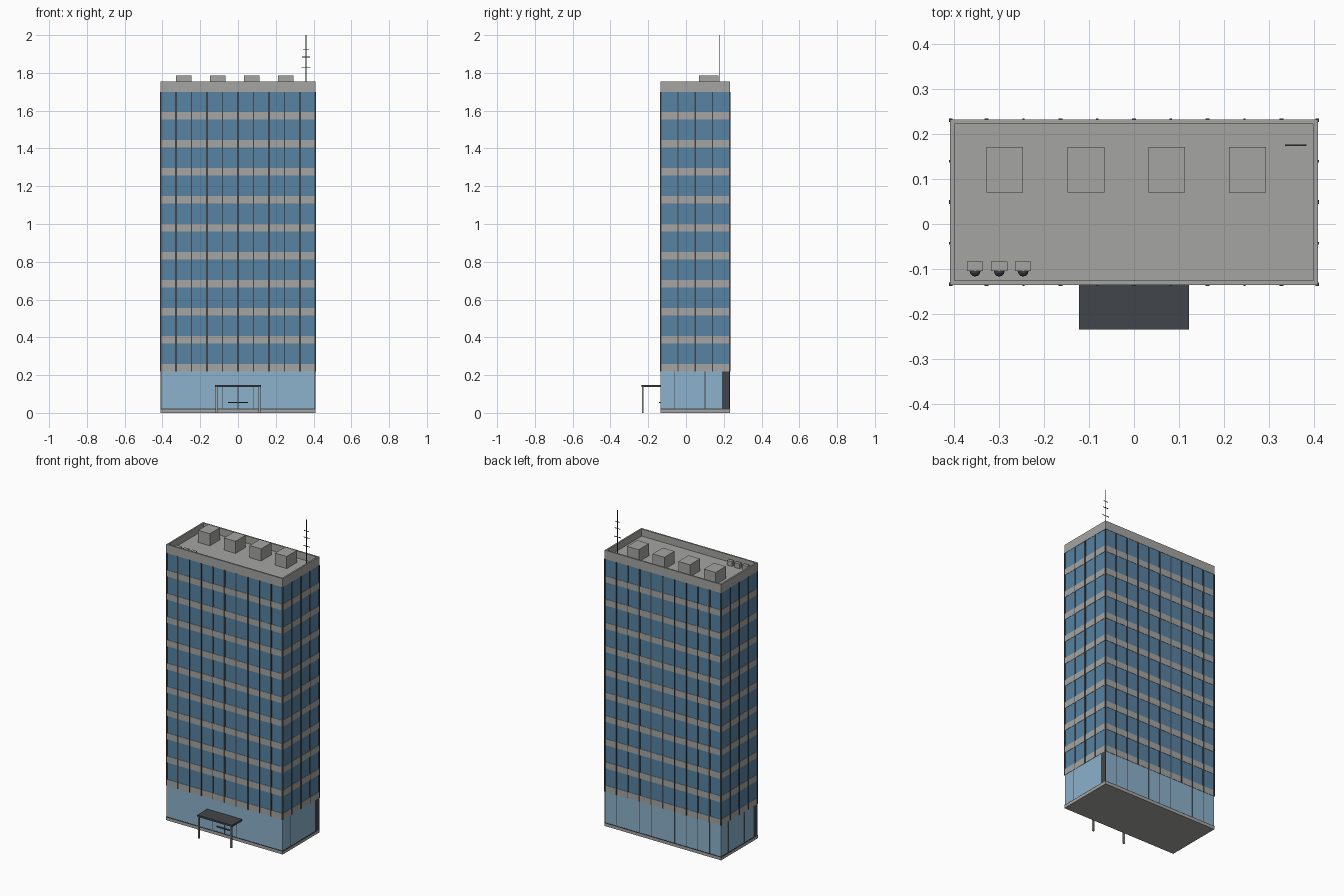
import bpy, bmesh, math
from mathutils import Matrix, Vector

if "Cube" in bpy.data.objects:
    bpy.data.objects.remove(bpy.data.objects["Cube"])


def mat(name, rgb):
    m = bpy.data.materials.new(name)
    m.diffuse_color = (*rgb, 1)
    m.use_nodes = True
    m.node_tree.nodes["Principled BSDF"].inputs["Base Color"].default_value = m.diffuse_color
    return m


GLASS = mat("blue_glass", (0.095, 0.223, 0.366))
LOBBY = mat("lobby_glass", (0.262, 0.445, 0.604))
STONE = mat("grey_concrete", (0.376, 0.376, 0.366))
DARK = mat("dark_metal", (0.053, 0.061, 0.070))


def boxes(name, material, spans):
    """One object made of boxes given as (x0, x1, y0, y1, z0, z1)."""
    bm = bmesh.new()
    for x0, x1, y0, y1, z0, z1 in spans:
        c = Vector((x0 + x1, y0 + y1, z0 + z1)) / 2
        m = Matrix.Translation(c) @ Matrix.Diagonal((x1 - x0, y1 - y0, z1 - z0, 1))
        bmesh.ops.create_cube(bm, size=1, matrix=m)
    return finish(name, material, bm)


def finish(name, material, bm):
    me = bpy.data.meshes.new(name)
    bm.to_mesh(me)
    bm.free()
    me.materials.append(material)
    ob = bpy.data.objects.new(name, me)
    bpy.context.collection.objects.link(ob)
    return ob


# Footprint and storey layout
X, Y0, Y1 = 0.408, -0.134, 0.231
YC = (Y0 + Y1) / 2
FLOOR0, STOREY, FLOORS, ROOF = 0.22, 0.148, 10, 1.70


def slab(grow, z0, z1):
    return (-X - grow, X + grow, Y0 - grow, Y1 + grow, z0, z1)


# Base and glazed lobby
boxes("base_slab", STONE, [slab(0.002, 0, 0.017)])
boxes("base_trim", DARK, [slab(0.002, 0.017, 0.022)])
boxes("lobby", LOBBY, [slab(0, 0.022, FLOOR0)])

# Tower glass and concrete floor bands
boxes("tower_glass", GLASS, [slab(0, FLOOR0, ROOF)])
boxes("floor_bands", STONE, [slab(0.002, FLOOR0 + i * STOREY, FLOOR0 + i * STOREY + 0.04)
                             for i in range(FLOORS)])

# Vertical mullions: alternating wide and narrow, heavy at the corners
P = 0.004
spans = []
for i in range(1, 10):
    x, w = -0.41 + 0.082 * i, 0.0045 if i % 2 == 0 else 0.0025
    w = 0.0045 if i % 2 else 0.0025
    for y in (Y0, Y1):
        spans.append((x - w, x + w, y - P, y + P, FLOOR0, ROOF))
for i in range(1, 4):
    y, w = Y0 + (Y1 - Y0) * i / 4, 0.0025 if i % 2 else 0.0045
    for x in (-X, X):
        spans.append((x - P, x + P, y - w, y + w, FLOOR0, ROOF))
for x in (-X, X):
    for y in (Y0, Y1):
        spans.append((x - P, x + P, y - P, y + P, FLOOR0, ROOF))
boxes("mullions", DARK, spans)

# Lobby joints and the two dark side panels, half-turn symmetric
spans, panels = [], []
for s in (-1, 1):
    for d in (-0.108, 0.052):
        y = YC + s * d
        spans.append((s * X - 0.001, s * X + 0.001, y - 0.0015, y + 0.0015, 0.022, FLOOR0))
    a, b = sorted((YC + s * 0.142, YC + s * 0.183))
    panels.append((s * X - 0.002, s * X + 0.002, a, b, 0.022, FLOOR0))
for i in range(1, 10):
    x = -0.41 + 0.082 * i
    spans.append((x - 0.001, x + 0.001, Y1 - 0.001, Y1 + 0.001, 0.022, FLOOR0))
boxes("lobby_joints", DARK, spans)
boxes("lobby_side_panels", DARK, panels)

# Entrance: door frame lines and push bar
spans = [(x - 0.0015, x + 0.0015, Y0 - 0.002, Y0 + 0.001, 0.022, 0.137) for x in (-0.083, 0, 0.083)]
boxes("door_frame", DARK, spans)
boxes("door_push_bar", DARK, [(-0.052, 0.052, Y0 - 0.008, Y0, 0.053, 0.058)])

# Canopy on two posts
boxes("canopy", DARK, [(-0.123, 0.123, -0.235, Y0, 0.136, 0.147)])
boxes("canopy_posts", STONE, [(x - 0.005, x + 0.005, -0.234, -0.224, 0, 0.137) for x in (-0.114, 0.114)])

# Parapet and roof deck
T, TOP = 0.01, 1.755
boxes("roof_deck", STONE, [slab(0.002, ROOF, 1.71)])
xo, ya, yb = X + 0.002, Y0 - 0.002, Y1 + 0.002
boxes("parapet", STONE, [
    (-xo, xo, ya, ya + T, ROOF, TOP), (-xo, xo, yb - T, yb, ROOF, TOP),
    (-xo, -xo + T, ya + T, yb - T, ROOF, TOP), (xo - T, xo, ya + T, yb - T, ROOF, TOP)])

# Rooftop plant boxes
boxes("roof_plant_boxes", STONE, [(x - 0.041, x + 0.041, 0.07, 0.172, 1.71, 1.787)
                                  for x in (-0.288, -0.107, 0.073, 0.253)])

# Small vent units with dark rounded hoods
VENTS = (-0.354, -0.300, -0.247)
boxes("vent_units", STONE, [(x - 0.018, x + 0.018, -0.105, -0.083, 1.71, 1.74) for x in VENTS])
bm = bmesh.new()
for x in VENTS:
    bmesh.ops.create_uvsphere(bm, u_segments=12, v_segments=8, radius=0.012,
                              matrix=Matrix.Translation((x, -0.105, 1.725)))
finish("vent_hoods", DARK, bm)

# Antenna mast with crossbars
AX, AY, R = 0.36, 0.175, 0.0015
spans = [(AX - R, AX + R, AY - R, AY + R, 1.71, 2.0)]
for z, half in ((1.83, 0.024), (1.884, 0.021), (1.926, 0.016)):
    spans.append((AX - half, AX + half, AY - R, AY + R, z - R, z + R))
boxes("antenna", DARK, spans)
